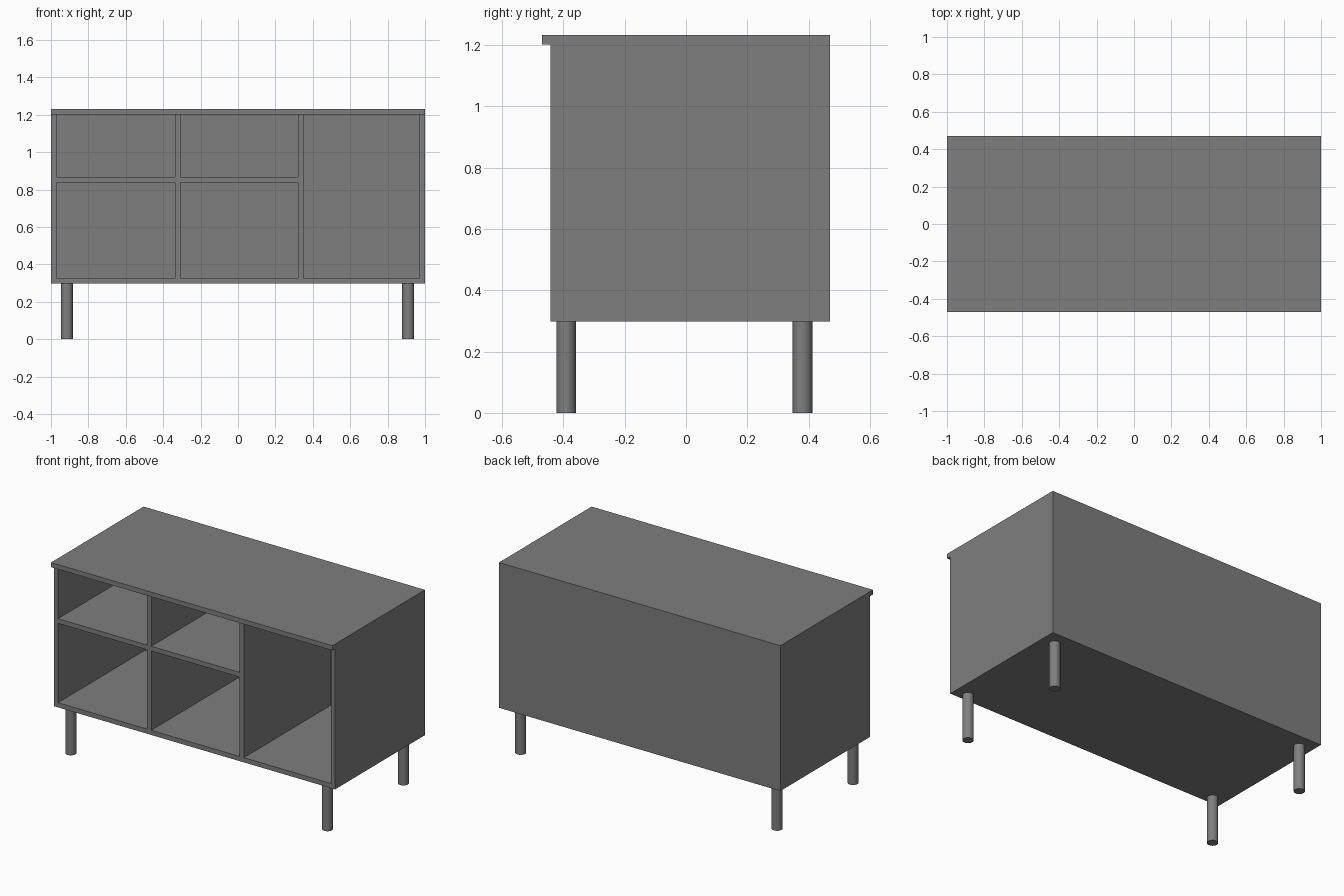
import bpy

if "Cube" in bpy.data.objects:
    bpy.data.objects.remove(bpy.data.objects["Cube"])

T = 0.03                       # board thickness
FRONT, BACK = -0.442, 0.47     # carcass depth
BOTTOM, TOP = 0.298, 1.202     # carcass height

# Dark grey finish
finish = bpy.data.materials.new("dark_grey")
finish.diffuse_color = (0.21, 0.21, 0.21, 1)
finish.use_nodes = True
finish.node_tree.nodes["Principled BSDF"].inputs["Base Color"].default_value = finish.diffuse_color


def board(name, x0, x1, y0, y1, z0, z1):
    bpy.ops.mesh.primitive_cube_add(
        size=1, location=((x0 + x1) / 2, (y0 + y1) / 2, (z0 + z1) / 2))
    ob = bpy.context.object
    ob.name = name
    ob.scale = (x1 - x0, y1 - y0, z1 - z0)
    bpy.ops.object.transform_apply(location=False, rotation=False, scale=True)
    ob.data.materials.append(finish)


# Overhanging top and carcass shell
board("top_panel", -1, 1, -0.47, BACK, TOP, 1.232)
board("bottom_panel", -1, 1, FRONT, BACK, BOTTOM, BOTTOM + T)
board("left_side", -1, -1 + T, FRONT, BACK, BOTTOM + T, TOP)
board("right_side", 1 - T, 1, FRONT, BACK, BOTTOM + T, TOP)
board("back_panel", -1 + T, 1 - T, BACK - T, BACK, BOTTOM + T, TOP)

# Upright dividers
dividers = (-0.337, 0.321)
for i, x in enumerate(dividers):
    board(f"divider_{i + 1}", x, x + T, FRONT, BACK - T, BOTTOM + T, TOP)

# Shelves in the left and middle bays
for name, x0, x1 in (("left_shelf", -1 + T, dividers[0]),
                     ("middle_shelf", dividers[0] + T, dividers[1])):
    board(name, x0, x1, FRONT, BACK - T, 0.838, 0.838 + T)

# Round legs
for side, x in (("left", -0.914), ("right", 0.91)):
    for end, y in (("front", -0.391), ("back", 0.38)):
        bpy.ops.mesh.primitive_cylinder_add(
            vertices=32, radius=0.032, depth=BOTTOM, location=(x, y, BOTTOM / 2))
        leg = bpy.context.object
        leg.name = f"{end}_{side}_leg"
        leg.data.materials.append(finish)
        bpy.ops.object.shade_smooth_by_angle()
